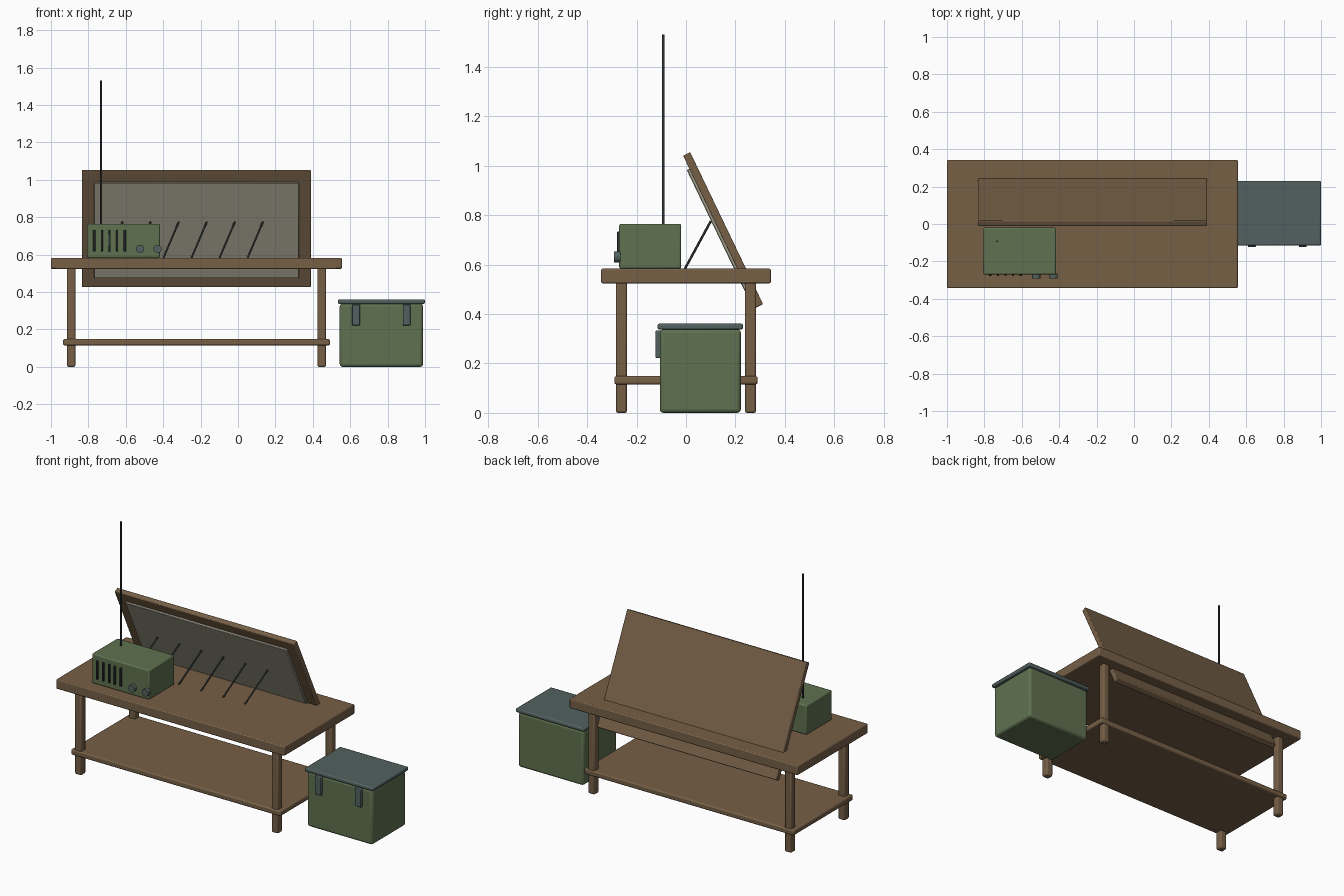
import bpy, math
from mathutils import Vector

if "Cube" in bpy.data.objects:
    bpy.data.objects.remove(bpy.data.objects["Cube"])


def material(name, rgb):
    m = bpy.data.materials.new(name)
    m.diffuse_color = (*rgb, 1)
    m.use_nodes = True
    m.node_tree.nodes["Principled BSDF"].inputs["Base Color"].default_value = m.diffuse_color
    return m


WOOD = material("wood", (0.18, 0.115, 0.062))
GREEN = material("green_paint", (0.115, 0.165, 0.08))
SLATE = material("slate_metal", (0.085, 0.12, 0.115))
PAPER = material("map_paper", (0.33, 0.31, 0.24))
DARK = material("dark_metal", (0.03, 0.035, 0.035))


def box(name, lo, hi, mat, bevel=0.005, segments=2, tilt=0.0, origin=(0, 0, 0)):
    """Bevelled box between two corners, optionally tilted about x at an origin."""
    lo, hi = Vector(lo), Vector(hi)
    bpy.ops.mesh.primitive_cube_add(size=1)
    ob = bpy.context.object
    ob.name = name
    size, mid = hi - lo, (lo + hi) / 2
    for v in ob.data.vertices:
        v.co = Vector([c * s for c, s in zip(v.co, size)]) + mid
    ob.location = origin
    ob.rotation_euler.x = tilt
    ob.data.materials.append(mat)
    if bevel:
        b = ob.modifiers.new("bevel", 'BEVEL')
        b.width, b.segments = bevel, segments
        bpy.ops.object.shade_smooth_by_angle(angle=math.radians(35))
    return ob


def rod(name, a, b, radius, mat, sides=8):
    """Cylinder between two points."""
    a, b = Vector(a), Vector(b)
    bpy.ops.mesh.primitive_cylinder_add(vertices=sides, radius=radius,
                                        depth=(b - a).length, location=(a + b) / 2)
    ob = bpy.context.object
    ob.name = name
    ob.rotation_euler = (b - a).to_track_quat('Z', 'Y').to_euler()
    ob.data.materials.append(mat)
    bpy.ops.object.shade_smooth_by_angle(angle=math.radians(50))
    return ob


# Table
CX = -0.222
box("table_top", (-1, -0.343, 0.524), (0.555, 0.343, 0.583), WOOD, 0.006)
box("lower_shelf", (CX - 0.714, -0.29, 0.115), (CX + 0.714, 0.29, 0.149), WOOD, 0.008)
for sx, side in ((-1, "left"), (1, "right")):
    for sy, end in ((-1, "front"), (1, "back")):
        x, y = CX + sx * 0.67, sy * 0.261
        box(f"{end}_{side}_leg", (x - 0.0225, y - 0.0225, 0),
            (x + 0.0225, y + 0.0225, 0.53), WOOD, 0.008)

# Leaning map board
TILT = math.radians(25.6)
PIVOT = (CX, 0.15, 0.74)
box("map_board", (-0.612, -0.016, -0.341), (0.612, 0.016, 0.341), WOOD, 0.004, 2, TILT, PIVOT)
box("map_sheet", (-0.549, -0.028, -0.282), (0.549, -0.012, 0.282), PAPER, 0.003, 1, TILT, PIVOT)

# Pointer sticks resting against the map
for i in range(6):
    x = -0.617 + i * 0.15
    rod(f"pointer_stick_{i + 1}", (x - 0.083, -0.006, 0.58), (x, 0.1, 0.775), 0.005, DARK)

# Field radio
box("radio_case", (-0.807, -0.27, 0.583), (-0.417, -0.02, 0.765), GREEN, 0.007)
for i in range(5):
    x = -0.768 + i * 0.0405
    box(f"radio_grille_bar_{i + 1}", (x - 0.006, -0.279, 0.618), (x + 0.006, -0.265, 0.733),
        DARK, 0.002, 1)
for i, x in enumerate((-0.523, -0.43)):
    rod(f"radio_knob_{i + 1}", (x, -0.291, 0.631), (x, -0.265, 0.631), 0.022, SLATE, 16)
rod("radio_antenna", (-0.732, -0.092, 0.762), (-0.732, -0.092, 1.53), 0.005, DARK)

# Storage crate with lid and latches
box("crate_body", (0.544, -0.106, 0), (0.989, 0.222, 0.338), GREEN, 0.015, 3)
box("crate_lid", (0.534, -0.115, 0.337), (1.0, 0.231, 0.361), SLATE, 0.007)
for i, x in enumerate((0.63, 0.902)):
    box(f"crate_latch_{i + 1}", (x - 0.021, -0.123, 0.222), (x + 0.021, -0.1, 0.334), SLATE, 0.004)
